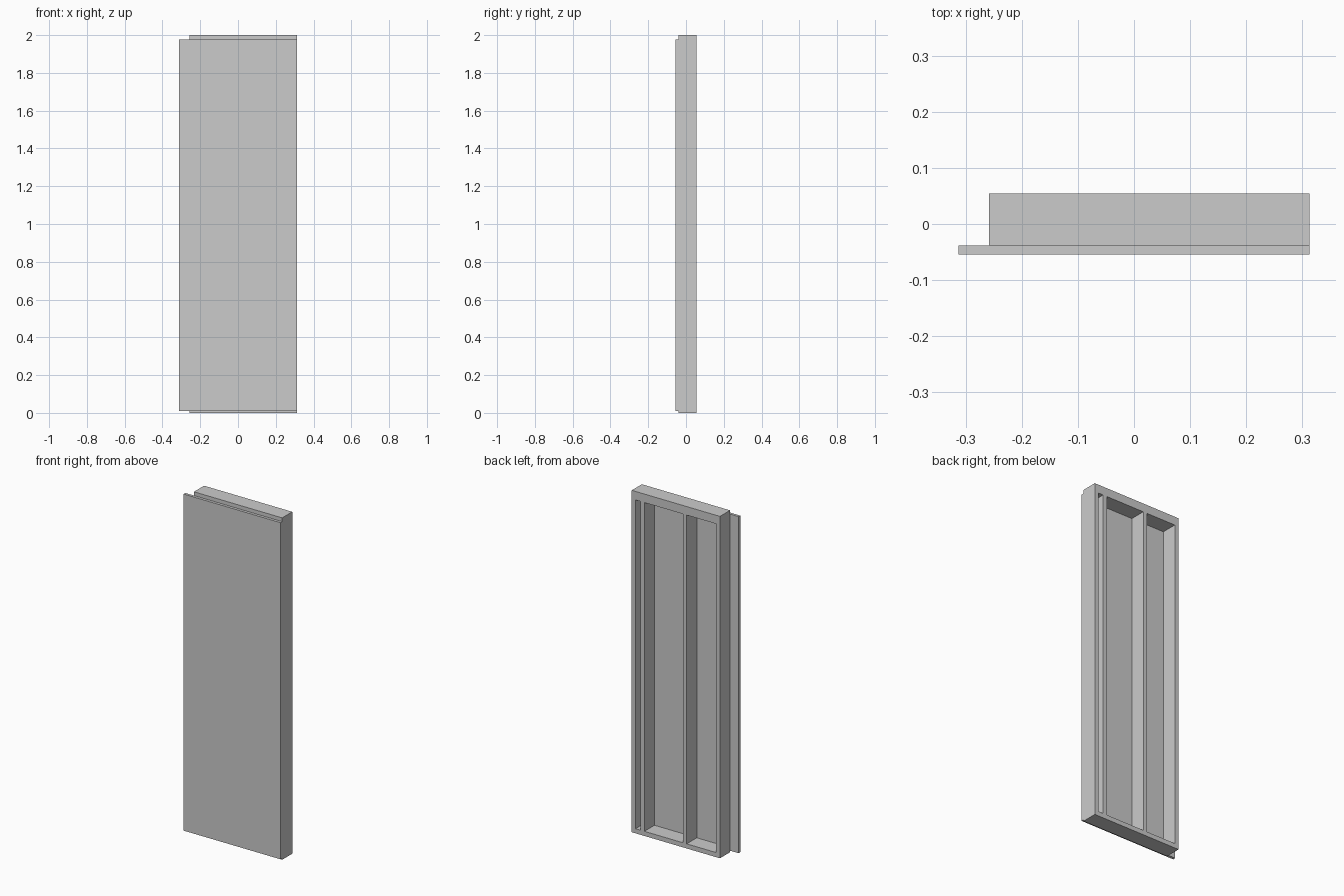
import bpy

if "Cube" in bpy.data.objects:
    bpy.data.objects.remove(bpy.data.objects["Cube"])

X0, X1 = -0.258, 0.313        # frame left and right
Y_SHEET, Y_BACK = -0.0385, 0.0545
BOTTOM, TOP = 0.027, 1.95     # inner faces of the plates
STUD = 0.025


def box(name, x, y, z):
    """Box from (min, max) ranges on each axis."""
    bpy.ops.mesh.primitive_cube_add(
        size=1, location=[(a + b) / 2 for a, b in (x, y, z)])
    ob = bpy.context.object
    ob.name = name
    ob.scale = [b - a for a, b in (x, y, z)]
    bpy.ops.object.transform_apply(location=False, rotation=False, scale=True)
    return ob


depth = (Y_SHEET, Y_BACK)

# Facing sheet, overhanging the frame on the left
box("sheathing_board", (-0.313, 0.313), (-0.0545, Y_SHEET), (0.009, 1.978))

# Horizontal plates
box("bottom_plate", (X0, X1), depth, (0, BOTTOM))
box("top_plate", (X0, X1), depth, (TOP, 2.0))

# Vertical studs, by left edge
for i, x in enumerate((X0, -0.043, 0.231, X1 - STUD)):
    box(f"stud_{i + 1}", (x, x + STUD), depth, (BOTTOM, TOP))
